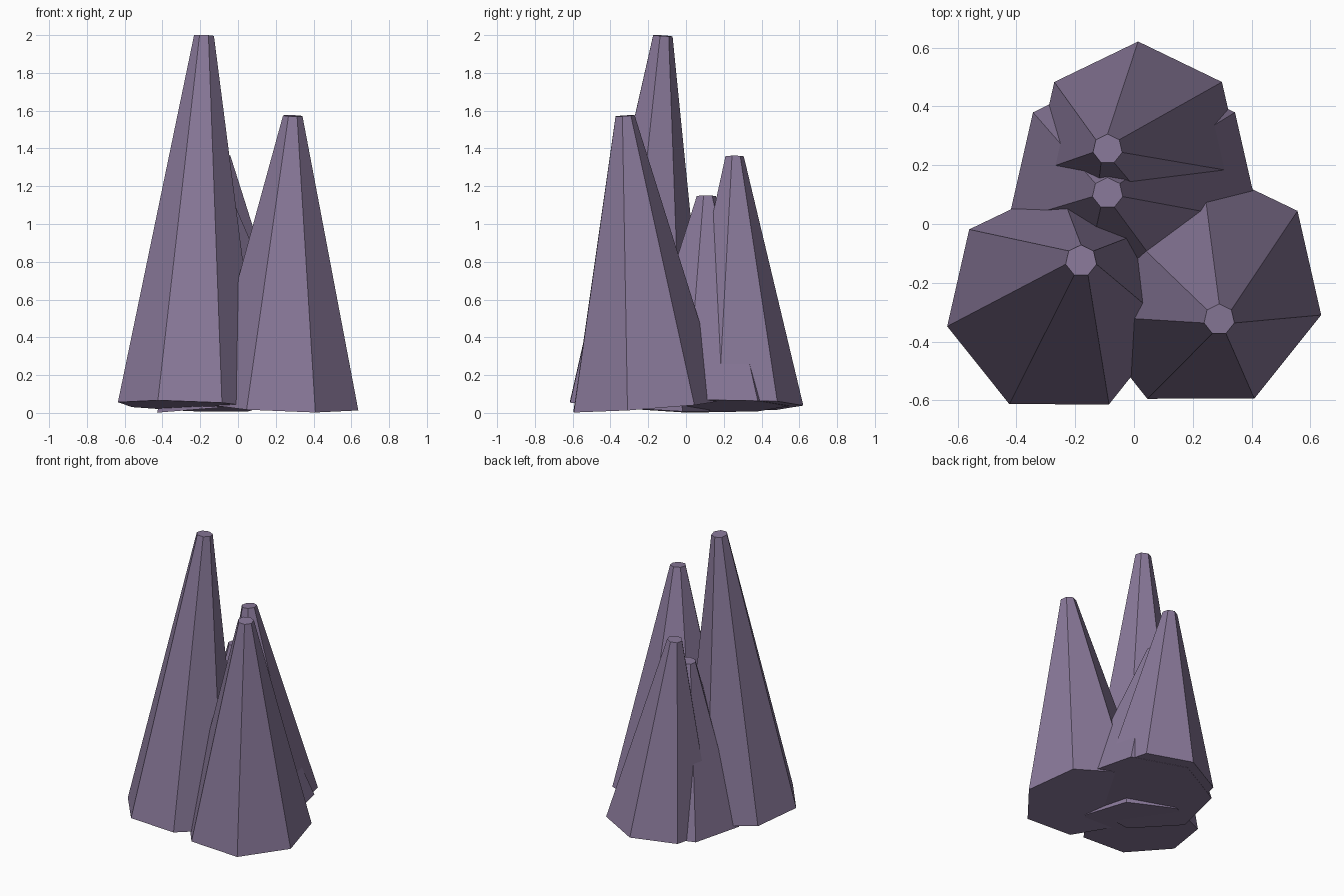
import bpy
import bmesh
from mathutils import Matrix, Vector

cube = bpy.data.objects.get("Cube")
if cube:
    bpy.data.objects.remove(cube, do_unlink=True)

# One dusky purple stone colour
stone = bpy.data.materials.new("purple_stone")
stone.use_nodes = True
colour = (0.25, 0.19, 0.32, 1.0)
stone.diffuse_color = colour
shader = stone.node_tree.nodes["Principled BSDF"]
shader.inputs["Base Color"].default_value = colour
shader.inputs["Roughness"].default_value = 0.9


def spire(name, base, tip, base_radius, tip_radius):
    """Seven-sided blunt cone leaning from its base centre to its tip centre."""
    base, tip = Vector(base), Vector(tip)
    axis = tip - base
    lean = Vector((0, 0, 1)).rotation_difference(axis).to_matrix().to_4x4()
    place = (Matrix.Translation(base) @ lean
             @ Matrix.Translation((0, 0, axis.length / 2)))
    bm = bmesh.new()
    bmesh.ops.create_cone(bm, cap_ends=True, segments=7, radius1=base_radius,
                          radius2=tip_radius, depth=axis.length, matrix=place)
    mesh = bpy.data.meshes.new(name)
    bm.to_mesh(mesh)
    bm.free()
    mesh.materials.append(stone)
    obj = bpy.data.objects.new(name, mesh)
    bpy.context.collection.objects.link(obj)


# Four overlapping spires
spire("tall_spire", (-0.255, -0.262, 0.036), (-0.18, -0.125, 1.997), 0.391, 0.054)
spire("front_spire", (0.228, -0.217, 0.036), (0.29, -0.325, 1.573), 0.42, 0.053)
spire("back_spire", (0.014, 0.255, 0.039), (-0.09, 0.255, 1.358), 0.366, 0.051)
spire("short_spire", (0, 0.105, 0.036), (-0.09, 0.105, 1.147), 0.441, 0.053)
